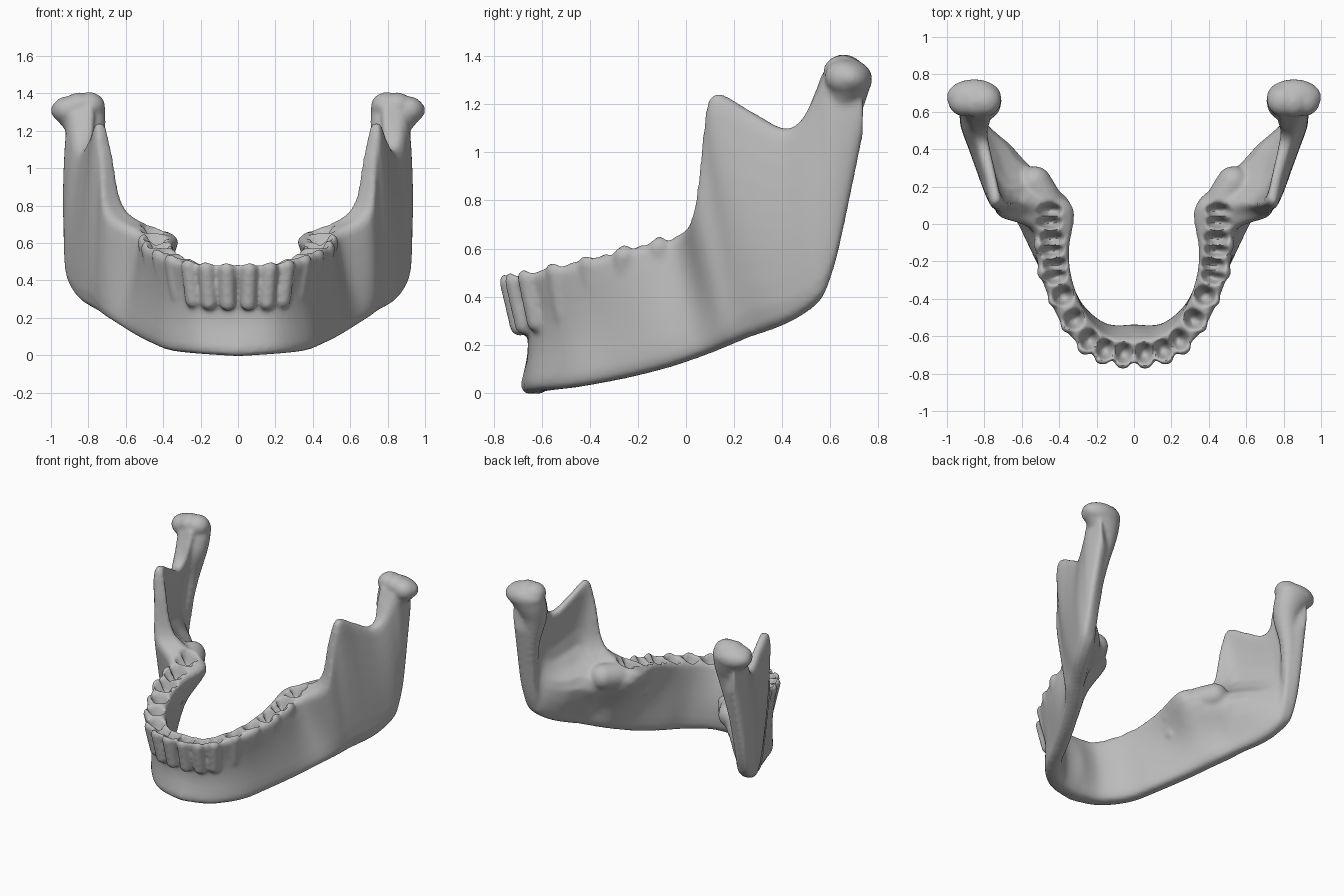
import bpy, bmesh, math
from mathutils import Vector, Matrix

cube = bpy.data.objects.get("Cube")
if cube:
    bpy.data.objects.remove(cube, do_unlink=True)

bone = bpy.data.materials.new("bone grey")
bone.use_nodes = True
colour = (0.5, 0.5, 0.5, 1)
bone.diffuse_color = colour
bone.node_tree.nodes["Principled BSDF"].inputs["Base Color"].default_value = colour

# Stations from chin to jaw joint:
# lower edge xyz, upper edge xyz, lower and upper half width, inner swelling
STATIONS = [
    (0, -.635, -.004, 0, -.695, .49, .07, .07, 0),
    (.19, -.595, .008, .17, -.665, .49, .065, .07, 0),
    (.34, -.45, .025, .3, -.55, .52, .06, .075, 0),
    (.43, -.26, .06, .385, -.38, .56, .06, .08, 0),
    (.52, -.08, .105, .43, -.2, .61, .06, .09, .02),
    (.61, .08, .16, .46, 0, .66, .06, .09, .1),
    (.68, .19, .205, .65, .06, .77, .06, .07, .18),
    (.715, .25, .23, .7, .085, 1.08, .06, .045, .18),
    (.75, .31, .25, .735, .12, 1.24, .06, .038, .16),
    (.8, .39, .28, .765, .26, 1.175, .06, .035, .13),
    (.84, .47, .32, .8, .4, 1.1, .055, .04, .08),
    (.87, .55, .38, .82, .48, 1.13, .055, .05, .03),
    (.87, .585, .44, .825, .54, 1.25, .055, .07, .01),
    (.865, .62, .56, .83, .58, 1.33, .06, .08, 0),
    (.85, .665, .8, .83, .65, 1.33, .06, .08, 0),
    (.83, .71, 1.05, .83, .7, 1.3, .06, .08, 0),
]
# Cross-section: height fraction and width factor
SECTION = [(0, .4), (.025, .75), (.09, .95), (.2, 1), (.3, 1), (.38, 1), (.46, 1),
           (.55, 1), (.67, 1), (.8, 1), (.93, .97), (.98, .8), (1, .5)]


def spline(points, steps):
    """Smooth resampling through a list of equal-length tuples."""
    out = []
    last = len(points) - 1
    for i in range(last):
        a, b, c, d = (points[max(0, min(last, k))] for k in range(i - 1, i + 3))
        for s in range(steps):
            t = s / steps
            out.append([q + t / 2 * (r - p + t * (2 * p - 5 * q + 4 * r - e
                        + t * (3 * (q - r) + e - p)))
                        for p, q, r, e in zip(a, b, c, d)])
    return out + [list(points[-1])]


def ring(station, tangent):
    """Closed section standing across the arch."""
    low, high = Vector(station[:3]), Vector(station[3:6])
    out = Vector((tangent.y, -tangent.x, 0)).normalized()
    inward = .065 * max(0, 1 - abs(low.x) / .5)
    outward = .03 * min(1, max(0, (low.y - .1) * 4))
    sides = ([], [])
    for t, factor in SECTION:
        bulge = math.sin(math.pi * t)
        centre = low.lerp(high, t) + out * (outward - inward) * bulge
        half = (station[6] * (1 - t) + station[7] * t) * factor
        half *= 1 - .15 * bulge
        # Shelf on the inside, fading slowly downward and quickly upward
        offset = centre.z - .58
        swell = station[8] * math.exp(-(offset / (.13 if offset > 0 else .2)) ** 2)
        sides[0].append(centre + out * half)
        sides[1].append(centre - out * (half + swell * factor))
    return sides[0] + sides[1][::-1]


def loft(bm, rings):
    """Skin a row of closed rings and cap both ends."""
    loops = [[bm.verts.new(p) for p in r] for r in rings]
    for a, b in zip(loops, loops[1:]):
        for i in range(len(a)):
            j = (i + 1) % len(a)
            bm.faces.new((a[i], a[j], b[j], b[i]))
    bm.faces.new(loops[0][::-1])
    bm.faces.new(loops[-1])


def blob(bm, centre, radii, tilt=0):
    """A pair of ellipsoids, one on each side."""
    for side in (1, -1):
        place = Matrix.Translation((side * centre[0], centre[1], centre[2]))
        spin = Matrix.Rotation(tilt, 4, 'X')
        bmesh.ops.create_icosphere(bm, subdivisions=3, radius=1,
                                   matrix=place @ spin @ Matrix.Diagonal((*radii, 1)))


# Body and ramus in one sweep from side to side
bm = bmesh.new()
half_path = spline(STATIONS, 5)
path = [[-s[0], s[1], s[2], -s[3], *s[4:]] for s in half_path[:0:-1]] + half_path
rings = []
for i, station in enumerate(path):
    before, after = path[max(0, i - 3)], path[min(len(path) - 1, i + 3)]
    rings.append(ring(station, Vector(after[:3]) - Vector(before[:3])))
loft(bm, rings)

# Inner shelf around the back sockets
shelf = [(.44, -.1, .55, .09), (.455, .07, .59, .095), (.53, .22, .61, .09)]
for x, y, z, r in spline(shelf, 6):
    blob(bm, (x, y, z), (r, r, r))

# Neck flaring into the joint head
neck = [(.865, .595, .7, .05, .05), (.84, .63, .95, .065, .06),
        (.81, .635, 1.14, .09, .085), (.82, .655, 1.23, .112, .095),
        (.85, .675, 1.3, .14, .098)]
for x, y, z, across, deep in spline(neck, 5):
    blob(bm, (x, y, z), (across, deep, .08))
blob(bm, (.855, .678, 1.31), (.148, .098, .08), tilt=-.2)
for x, y, z in ((.795, .66, 1.332), (.85, .655, 1.33), (.91, .66, 1.31)):
    blob(bm, (x, y, z), (.085, .085, .075), tilt=-.2)

# Tapering root swelling below each tooth socket
SOCKETS = [(.055, -.69), (.155, -.67), (.24, -.62), (.32, -.51), (.38, -.385),
           (.422, -.25), (.44, -.11), (.45, .04)]
hollows = []
for i, (x, y) in enumerate(SOCKETS):
    rim = .495 + .245 * (y + .69)
    away = Vector((x, min(0, y + .2), 0)).normalized()
    molar = i > 4
    size = .055 if molar else .044
    for step in range(8):
        t = step / 7
        blob(bm, Vector((x, y, rim - .035 - .18 * t)) + away * .043 * (1 - t),
             (size, size, size))
    if molar:
        hollows += [(x, y + shift, rim, away, .062, .032) for shift in (-.032, .032)]
    else:
        hollows.append((x, y, rim, away, .055, .045))

bmesh.ops.recalc_face_normals(bm, faces=bm.faces)
mesh = bpy.data.meshes.new("jawbone")
bm.to_mesh(mesh)
bm.free()
jaw = bpy.data.objects.new("jawbone", mesh)
bpy.context.collection.objects.link(jaw)
bpy.context.view_layer.objects.active = jaw
jaw.select_set(True)

# Fuse the parts into one skin
remesh = jaw.modifiers.new("fuse", 'REMESH')
remesh.mode = 'VOXEL'
remesh.voxel_size = .012
bpy.ops.object.modifier_apply(modifier=remesh.name)

# Press the tooth sockets into the upper rim
for vertex in jaw.data.vertices:
    point = vertex.co.copy()
    for x, y, rim, away, deep, wide in hollows:
        dx, dy = abs(point.x) - x, point.y - y
        along = (dx * away.x + dy * away.y) / deep
        across = (dx * away.y - dy * away.x) / wide
        reach = along * along + across * across
        if reach < 1 and point.z > rim - .06:
            vertex.co.z = point.z - .12 * (1 - reach * reach)

# Soften the whole skin
soften = jaw.modifiers.new("soften", 'SMOOTH')
soften.factor = .5
soften.iterations = 8
bpy.ops.object.modifier_apply(modifier=soften.name)

jaw.data.materials.clear()
jaw.data.materials.append(bone)
bpy.ops.object.shade_smooth_by_angle(angle=math.radians(60))
